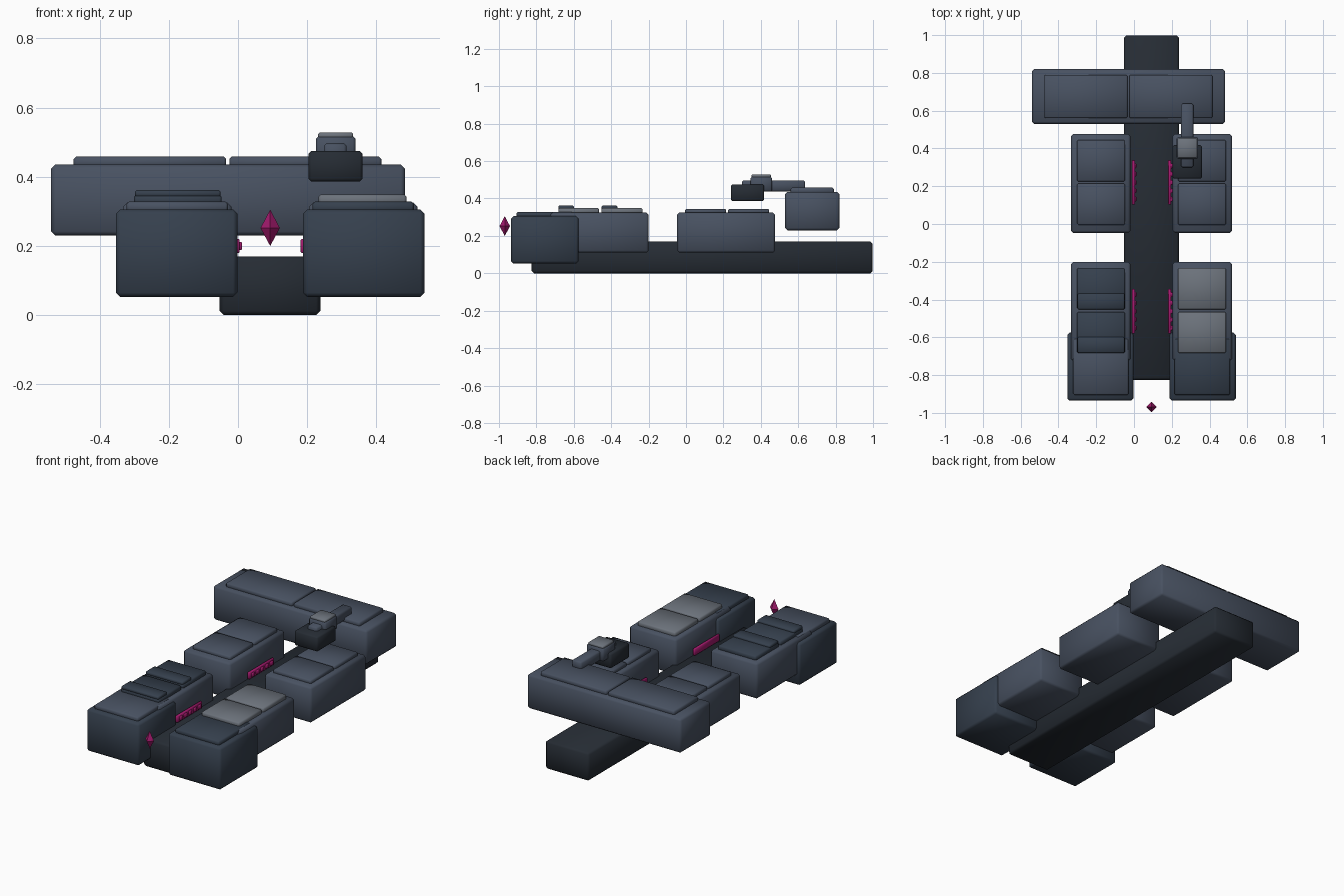
import bpy, bmesh

if "Cube" in bpy.data.objects:
    bpy.data.objects.remove(bpy.data.objects["Cube"])

CX = 0.093  # symmetry line of the hull


def material(name, rgb):
    m = bpy.data.materials.new(name)
    m.diffuse_color = (*rgb, 1)
    m.use_nodes = True
    m.node_tree.nodes["Principled BSDF"].inputs["Base Color"].default_value = m.diffuse_color
    return m


SLATE = material("slate", (0.065, 0.083, 0.12))
DARK = material("dark_slate", (0.036, 0.051, 0.075))
BLACK = material("charcoal", (0.019, 0.025, 0.034))
LIGHT = material("light_grey", (0.15, 0.17, 0.20))
GLOW = material("magenta", (0.36, 0.01, 0.15))


def box(name, x, y, z, mat, bevel=0.012):
    """Chamfered box from (min, max) ranges."""
    bm = bmesh.new()
    bmesh.ops.create_cube(bm, size=1)
    for v in bm.verts:
        v.co = [sum(r) / 2 + c * (r[1] - r[0]) for r, c in zip((x, y, z), v.co)]
    bmesh.ops.bevel(bm, geom=bm.edges[:], offset=bevel, segments=1,
                    affect='EDGES', profile=0.5)
    for f in bm.faces:
        f.smooth = True
    me = bpy.data.meshes.new(name)
    bm.to_mesh(me)
    bm.free()
    me.materials.append(mat)
    ob = bpy.data.objects.new(name, me)
    bpy.context.collection.objects.link(ob)
    return ob


def side_range(side, inner, outer):
    return tuple(sorted((CX + side * inner, CX + side * outer)))


# central spine
box("spine", (-0.053, 0.238), (-0.825, 0.997), (0, 0.17), BLACK)

# rear cross block with two deck plates
box("rear_block", (-0.54, 0.483), (0.53, 0.82), (0.23, 0.435), SLATE)
for i, x in enumerate([(-0.475, -0.034), (-0.025, 0.415)]):
    box(f"rear_plate_{i}", x, (0.56, 0.79), (0.425, 0.458), SLATE, 0.007)

# side pods, mirrored about the spine
for side, tag in ((-1, "left"), (1, "right")):
    pod_x = side_range(side, 0.112, 0.426)
    plate_x = side_range(side, 0.14, 0.394)
    front_plate = SLATE if side < 0 else DARK
    mid_plate = DARK if side < 0 else LIGHT

    box(f"{tag}_rear_pod", pod_x, (-0.047, 0.477), (0.11, 0.325), SLATE)
    box(f"{tag}_middle_pod", pod_x, (-0.725, -0.2), (0.11, 0.325), SLATE)
    box(f"{tag}_front_pod", side_range(side, 0.095, 0.446),
        (-0.935, -0.575), (0.053, 0.305), DARK)
    box(f"{tag}_front_plate", side_range(side, 0.122, 0.415),
        (-0.905, -0.605), (0.295, 0.328), front_plate, 0.007)

    for i, y in enumerate([(-0.005, 0.215), (0.225, 0.445)]):
        box(f"{tag}_rear_pod_plate_{i}", plate_x, y, (0.315, 0.345), SLATE, 0.007)
    for i, y in enumerate([(-0.683, -0.466), (-0.452, -0.232)]):
        box(f"{tag}_middle_pod_plate_{i}", plate_x, y, (0.315, 0.349),
            mid_plate, 0.007)
        if side < 0:  # raised slats on the left only
            box(f"{tag}_slat_{i}", (-0.298, -0.05), (y[0], y[0] + 0.085),
                (0.34, 0.362), DARK, 0.006)

    # glowing light strips with small cells
    sx = -0.003 if side < 0 else 0.189
    for tag2, y0 in (("front", -0.58), ("rear", 0.102)):
        box(f"{tag}_{tag2}_light_strip", (sx - 0.008, sx + 0.008),
            (y0, y0 + 0.236), (0.18, 0.22), GLOW, 0.003)
        for k in range(5):
            c = y0 + 0.03 + k * 0.044
            box(f"{tag}_{tag2}_light_cell_{k}", (sx + 0.002, sx + 0.015),
                (c - 0.013, c + 0.013), (0.188, 0.212), GLOW, 0.003)

# turret over the right rear pod
box("turret_base", (0.204, 0.36), (0.24, 0.418), (0.386, 0.475), BLACK, 0.008)
box("turret_body", (0.225, 0.34), (0.345, 0.46), (0.437, 0.517), SLATE, 0.008)
box("turret_cap", (0.231, 0.333), (0.35, 0.455), (0.51, 0.528), LIGHT, 0.005)
box("turret_barrel", (0.248, 0.314), (0.3, 0.637), (0.437, 0.497), SLATE, 0.008)

# floating crystal at the nose: flat octahedron
bm = bmesh.new()
ends = [bm.verts.new((CX, -0.969, z)) for z in (0.2, 0.305)]
ring = [bm.verts.new((CX + dx, -0.969 + dy, 0.252))
        for dx, dy in ((0.028, 0), (0, 0.028), (-0.028, 0), (0, -0.028))]
for i in range(4):
    a, b = ring[i], ring[(i + 1) % 4]
    bm.faces.new((a, b, ends[1]))
    bm.faces.new((b, a, ends[0]))
me = bpy.data.meshes.new("nose_crystal")
bm.to_mesh(me)
bm.free()
me.materials.append(GLOW)
bpy.context.collection.objects.link(bpy.data.objects.new("nose_crystal", me))
